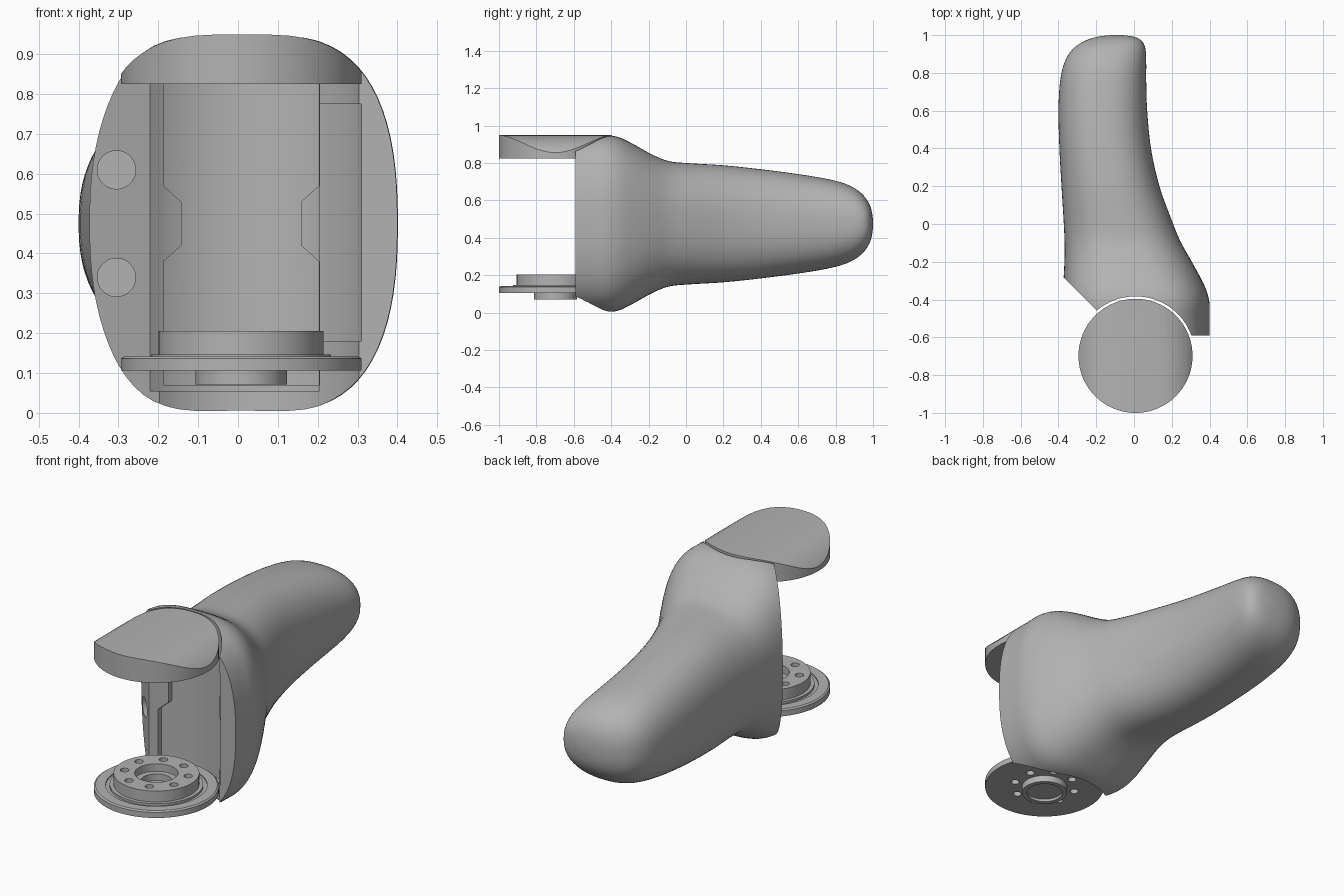
import bpy, bmesh, math
from mathutils import Matrix

if "Cube" in bpy.data.objects:
    bpy.data.objects.remove(bpy.data.objects["Cube"], do_unlink=True)

GREY = bpy.data.materials.new("plain grey")
GREY.use_nodes = True
GREY.diffuse_color = (0.45, 0.45, 0.45, 1)
GREY.node_tree.nodes["Principled BSDF"].inputs["Base Color"].default_value = (0.45, 0.45, 0.45, 1)

AX, AY = 0.008, -0.698   # bore axis
MID = 0.475              # mid height


def make(name, bm):
    bmesh.ops.recalc_face_normals(bm, faces=bm.faces)
    me = bpy.data.meshes.new(name)
    bm.to_mesh(me)
    bm.free()
    me.materials.append(GREY)
    ob = bpy.data.objects.new(name, me)
    bpy.context.collection.objects.link(ob)
    return ob


def loft(name, rings):
    bm = bmesh.new()
    loops = [[bm.verts.new(p) for p in ring] for ring in rings]
    n = len(loops[0])
    for a, b in zip(loops, loops[1:]):
        for i in range(n):
            j = (i + 1) % n
            bm.faces.new((a[i], a[j], b[j], b[i]))
    bm.faces.new(loops[0])
    bm.faces.new(loops[-1])
    return make(name, bm)


def cylinder(name, x, y, r, z0, z1, seg=96):
    bm = bmesh.new()
    bmesh.ops.create_cone(bm, cap_ends=True, segments=seg, radius1=r, radius2=r,
                          depth=z1 - z0, matrix=Matrix.Translation((x, y, (z0 + z1) / 2)))
    return make(name, bm)


def prism(name, pts, y0, y1):
    return loft(name, [[(x, y, z) for x, z in pts] for y in (y0, y1)])


def boolean(ob, other, op="DIFFERENCE"):
    mod = ob.modifiers.new("cut", "BOOLEAN")
    mod.operation, mod.solver, mod.object = op, "EXACT", other
    bpy.context.view_layer.objects.active = ob
    bpy.ops.object.modifier_apply(modifier=mod.name)
    bpy.data.objects.remove(other, do_unlink=True)


def smooth(ob):
    bpy.ops.object.select_all(action="DESELECT")
    ob.select_set(True)
    bpy.context.view_layer.objects.active = ob
    bpy.ops.object.shade_smooth_by_angle(angle=math.radians(30))


def section(y, xl, xr, h, blend, seg=72):
    # rounded cross-section; blend 1 = head shape, 0 = handle shape
    p, q = 2.4 + blend, 2.4
    ring = []
    for i in range(seg):
        t = 2 * math.pi * (i + 0.5) / seg
        c, s = math.cos(t), math.sin(t)
        ring.append(((xl + xr) / 2 + (xr - xl) / 2 * math.copysign(abs(c) ** (2 / p), c), y,
                     MID + h * math.copysign(abs(s) ** (2 / q), s)))
    return ring


def catmull(a, b, c, d, t):
    return tuple(0.5 * (2 * q + (r - p) * t + (2 * p - 5 * q + 4 * r - s) * t * t
                        + (3 * q - p - 3 * r + s) * t ** 3) for p, q, r, s in zip(a, b, c, d))


# Body: head blending into the handle (y, left x, right x, half height, blend)
stations = [
    (-0.59, -0.38, 0.40, 0.475, 1), (-0.50, -0.38, 0.40, 0.475, 1),
    (-0.42, -0.38, 0.40, 0.475, 1), (-0.35, -0.378, 0.383, 0.46, 0.9),
    (-0.27, -0.372, 0.345, 0.42, 0.7), (-0.18, -0.368, 0.295, 0.37, 0.4),
    (-0.09, -0.368, 0.245, 0.335, 0.2), (0.02, -0.373, 0.20, 0.324, 0),
    (0.2, -0.384, 0.135, 0.313, 0), (0.4, -0.395, 0.09, 0.292, 0),
    (0.6, -0.40, 0.07, 0.266, 0), (0.75, -0.392, 0.065, 0.241, 0),
    (0.85, -0.37, 0.065, 0.215, 0), (0.92, -0.33, 0.062, 0.178, 0),
    (0.965, -0.27, 0.045, 0.132, 0), (0.99, -0.20, 0.005, 0.08, 0),
    (1.0, -0.12, -0.06, 0.02, 0)]
rings = []
for i in range(len(stations) - 1):
    a, d = stations[max(i - 1, 0)], stations[min(i + 2, len(stations) - 1)]
    rings += [section(*catmull(a, stations[i], stations[i + 1], d, k / 4)) for k in range(4)]
rings.append(section(*stations[-1]))
body = loft("grip_body", rings)

# Slanted face on the right of the head
bm = bmesh.new()
bmesh.ops.create_cube(bm, size=1, matrix=Matrix.Translation((-0.3275, -0.3275, MID))
                      @ Matrix.Rotation(math.radians(45), 4, "Z")
                      @ Matrix.Translation((0, -0.5, 0)) @ Matrix.Diagonal((1, 1, 2, 1)))
# turn the block so its face looks toward -x -y
bmesh.ops.rotate(bm, verts=bm.verts, cent=(-0.3275, -0.3275, MID),
                 matrix=Matrix.Rotation(math.radians(-90), 3, "Z"))
boolean(body, make("slant_cutter", bm))

# Main bore
boolean(body, cylinder("bore_cutter", AX, AY, 0.315, -0.2, 1.2))


# Recesses in the bore wall: an outline limited by a wider cylinder
def recess(pts, r):
    cutter = prism("recess_cutter", pts, -0.8, -0.1)
    boolean(cutter, cylinder("limit", AX, AY, r, -0.3, 1.3), "INTERSECT")
    boolean(body, cutter)


def box(x0, x1, z0, z1):
    return [(x0, z0), (x1, z0), (x1, z1), (x0, z1)]


recess(box(-0.245, 0.205, 0.055, 0.85), 0.35)
recess(box(0.205, 0.31, 0.18, 0.775), 0.34)
half = [(0.195, 0.07), (0.195, 0.38), (0.15, 0.42), (0.15, 0.53), (0.195, 0.57), (0.195, 0.84)]
recess([(AX + x, z) for x, z in half] + [(AX - x, z) for x, z in reversed(half)], 0.375)

# Screw holes in the slanted face
for z in (0.34, 0.61):
    bm = bmesh.new()
    bmesh.ops.create_cone(bm, cap_ends=True, segments=40, radius1=0.048, radius2=0.048, depth=0.4,
                          matrix=Matrix.Translation((-0.305, -0.4, z)) @ Matrix.Rotation(math.pi / 2, 4, "X"))
    boolean(body, make("hole_cutter", bm))
smooth(body)

# Top cap: disc trimmed to the head outline, hollow underneath
cap = cylinder("top_cap", AX, AY, 0.302, 0.825, 1.1)
boolean(cap, loft("outline", [section(y, -0.38, 0.40, 0.475, 1) for y in (-1.2, -0.2)]), "INTERSECT")
boolean(cap, cylinder("cap_recess", AX, AY, 0.22, 0.7, 0.86))
smooth(cap)

# Bottom flange, turned around the bore axis
profile = [(0.075, 0.13), (0.075, 0.165), (0.105, 0.165), (0.105, 0.205), (0.207, 0.205),
           (0.207, 0.147), (0.226, 0.147), (0.226, 0.135), (0.245, 0.135), (0.245, 0.142),
           (0.294, 0.142), (0.302, 0.136), (0.302, 0.106), (0.115, 0.106), (0.115, 0.071),
           (0.09, 0.071), (0.09, 0.085)]
flange = loft("bottom_flange", [
    [(AX + r * math.cos(k * math.pi / 48), AY + r * math.sin(k * math.pi / 48), z) for k in range(96)]
    for r, z in profile])

# Ring of bolt holes
for k in range(8):
    t = (k + 0.5) * math.pi / 4
    boolean(flange, cylinder("bolt_cutter", AX + 0.157 * math.cos(t), AY + 0.157 * math.sin(t),
                             0.021, 0, 0.3, 24))
smooth(flange)
